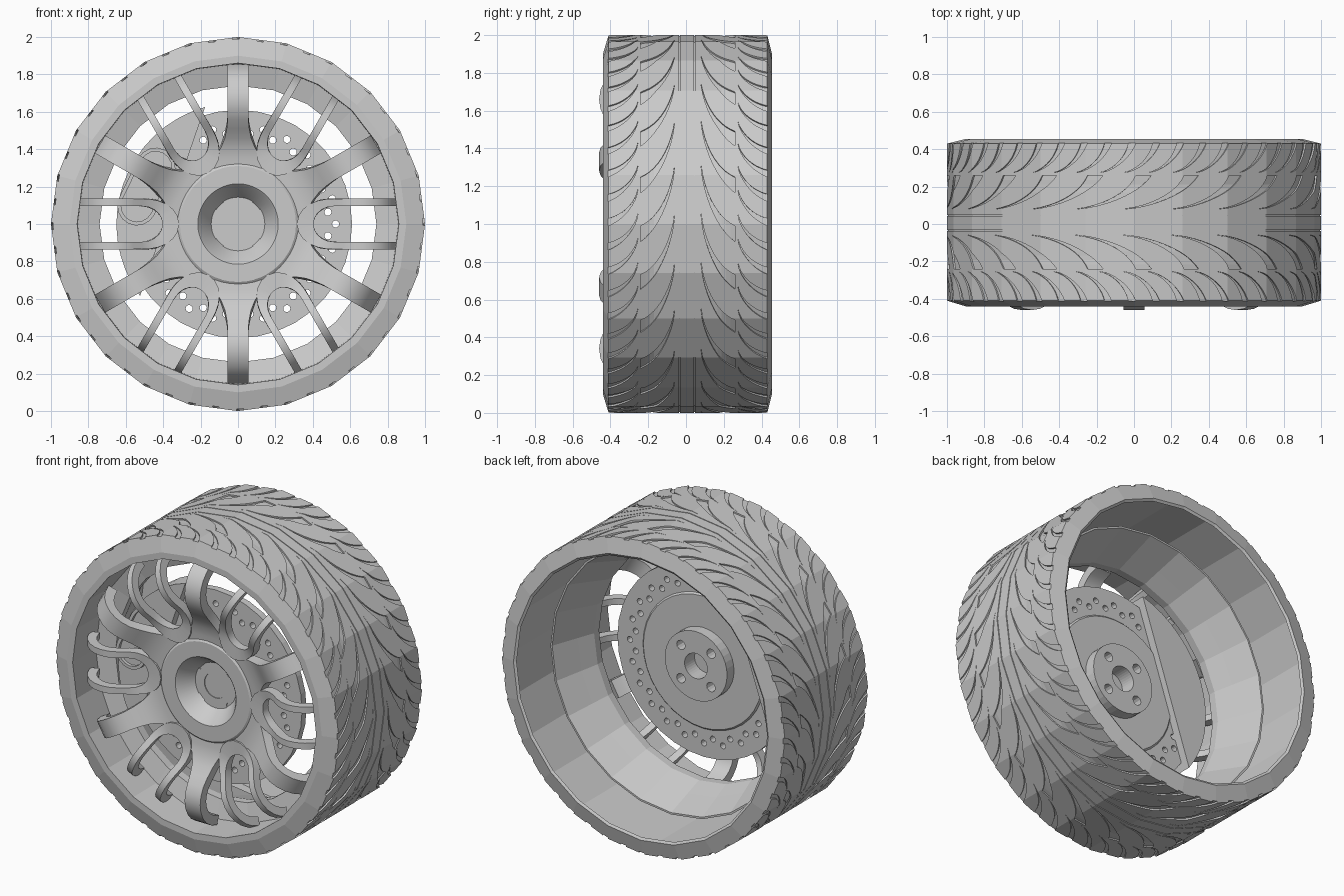
import bpy, bmesh
from math import radians, sin, cos, pi, acos
from mathutils import Vector

cube = bpy.data.objects.get("Cube")
if cube:
    bpy.data.objects.remove(cube, do_unlink=True)

SIDES = 24
STEP = 2 * pi / SIDES
Y_AXIS = Vector((0, 1, 0))


def polar(r, a, y):
    """Point at radius r and angle a around the axle."""
    return Vector((r * cos(a), y, 1 + r * sin(a)))


def loft(bm, rings, closed=False):
    """Skin equal-length rings; cap the ends unless the loft closes on itself."""
    loops = [[bm.verts.new(p) for p in ring] for ring in rings]
    pairs = list(zip(loops, loops[1:]))
    if closed:
        pairs.append((loops[-1], loops[0]))
    else:
        bm.faces.new(loops[0])
        bm.faces.new(loops[-1])
    n = len(loops[0])
    for p, q in pairs:
        for i in range(n):
            j = (i + 1) % n
            bm.faces.new((p[i], p[j], q[j], q[i]))


def finish(name, bm, smooth=None):
    bmesh.ops.remove_doubles(bm, verts=bm.verts, dist=1e-5)
    bmesh.ops.recalc_face_normals(bm, faces=bm.faces)
    mesh = bpy.data.meshes.new(name)
    bm.to_mesh(mesh)
    bm.free()
    ob = bpy.data.objects.new(name, mesh)
    bpy.context.collection.objects.link(ob)
    if smooth:
        bpy.ops.object.select_all(action='DESELECT')
        ob.select_set(True)
        bpy.context.view_layer.objects.active = ob
        bpy.ops.object.shade_smooth_by_angle(angle=radians(smooth))
    return ob


def lathe(name, profile, sides=SIDES, smooth=None):
    bm = bmesh.new()
    loft(bm, [[polar(r, 2 * pi * k / sides, y) for r, y in profile]
              for k in range(sides)], closed=True)
    return finish(name, bm, smooth)


def carve(ob, cutter):
    """Subtract the cutter, bake the result and remove the cutter."""
    cutter.hide_render = True
    mod = ob.modifiers.new("cut", 'BOOLEAN')
    mod.operation, mod.solver, mod.object = 'DIFFERENCE', 'EXACT', cutter
    mod.use_self = True
    deps = bpy.context.evaluated_depsgraph_get()
    mesh = bpy.data.meshes.new_from_object(ob.evaluated_get(deps))
    ob.modifiers.clear()
    ob.data = mesh
    bpy.data.objects.remove(cutter, do_unlink=True)


def strip(bm, path, widths, depth):
    """Rectangular bar whose front face follows the path."""
    rings = []
    for i, p in enumerate(path):
        t = (path[min(i + 1, len(path) - 1)] - path[max(i - 1, 0)]).normalized()
        side = t.cross(Y_AXIS).normalized()
        back = side.cross(t) * depth
        s = side * widths[i] / 2
        rings.append([p - s, p + s, p + s + back, p - s + back])
    loft(bm, rings)


# Tyre: thin hollow shell, open at the back, with two fine lines round the middle
lines = []
for y in (-.035, .045):
    lines += [(1, y - .003), (.994, y - .003), (.994, y + .003), (1, y + .003)]
tyre = lathe("tyre", [(.86, -.44), (.9, -.44), (1, -.41)] + lines +
             [(1, .43), (.9, .455), (.885, .445), (.978, .415),
              (.978, -.39), (.86, -.41)])

# Tread grooves: curved blades, one long and two short per facet and side


def facet_radius(a):
    return cos(STEP / 2) / cos((a % STEP) - STEP / 2)


def groove(bm, a0, sweep, y0, y1, width, side):
    rings = []
    for i in range(11):
        t = i / 10
        a = a0 - sweep * (1.6 * t - .6 * t * t)
        y = .01 + side * (y0 + (y1 - y0) * t ** 1.4)
        w = width * (.14 + .86 * t)
        rings.append([polar(facet_radius(b) + dr, b, y)
                      for b, dr in ((a - w, -.009), (a + w, -.009),
                                    (a + w, .03), (a - w, .03))])
    loft(bm, rings)


bm = bmesh.new()
for k in range(SIDES):
    for side in (-1, 1):
        a = k * STEP + radians(3)
        groove(bm, a, radians(21), .07, .25, radians(2.4), side)
        for half in (0, .5):
            groove(bm, a + half * STEP, radians(10), .265, .425, radians(1.1), side)
carve(tyre, finish("tread_cutter", bm))

# Rim: deep front well, flat ledge, then a flare to the back
inner = [(.86, -.435), (.857, -.21), (.74, -.18), (.74, -.13), (.78, -.02), (.84, .15)]
lathe("rim", inner + [(r + .012, y) for r, y in reversed(inner)])

# Hub with a recessed conical centre
lathe("hub", [(0, -.22), (.14, -.22), (.205, -.315), (.215, -.325), (.31, -.325),
              (.34, -.305), (.35, -.25), (.3, -.22), (.3, -.2), (0, -.2)], 48, 30)

# Spokes: radius, front height, width
SPOKE = [(.28, -.315, .28), (.35, -.32, .25), (.41, -.335, .18), (.46, -.36, .14),
         (.51, -.395, .12), (.56, -.43, .11), (.61, -.453, .11), (.66, -.46, .11),
         (.71, -.453, .11), (.76, -.43, .11), (.80, -.395, .11), (.83, -.35, .11),
         (.852, -.29, .11)]


def height(r):
    for (r0, y0, _), (r1, y1, _) in zip(SPOKE, SPOKE[1:]):
        if r <= r1:
            return y0 + (y1 - y0) * (r - r0) / (r1 - r0)


bm = bmesh.new()
for k in range(6):
    strip(bm, [polar(r, pi / 2 + k * pi / 3, y) for r, y, _ in SPOKE],
          [w for _, _, w in SPOKE], .06)
finish("main_spokes", bm, 35)

# Hairpin spokes between the main ones, flush with the hub at the bend
arm = [(r, .115, .04) for r, _, _ in reversed(SPOKE) if r > .52]
bend = []
for i in range(13):
    a = pi / 2 + pi * i / 12
    bend.append((.51 + .15 * cos(a), .115 * sin(a), .04 + .05 * cos(a) ** 2))
hairpin = arm + bend + [(u, -v, w) for u, v, w in reversed(arm)]
bm = bmesh.new()
for k in range(6):
    a = k * pi / 3
    path = [Vector((u * cos(a) - v * sin(a),
                    height(u) - .006 + .026 * min(1, (u - .36) / .15),
                    1 + u * sin(a) + v * cos(a))) for u, v, _ in hairpin]
    strip(bm, path, [w for _, _, w in hairpin], .055)
finish("hairpin_spokes", bm, 35)

# Brake disc with rear hub boss
disc = lathe("brake_disc", [(.08, -.225), (.61, -.225), (.61, -.18), (.43, -.18),
                            (.42, -.17), (.22, -.17), (.22, -.1), (.08, -.1)], 36)


def drill(bm, r, a, radius):
    c = polar(r, a, 0)
    loft(bm, [[c + Vector((radius * cos(b * pi / 6), y, radius * sin(b * pi / 6)))
               for b in range(12)] for y in (-.3, .05)])


bm = bmesh.new()
for k in range(SIDES):
    drill(bm, .522, k * STEP, .019)
    drill(bm, .485, (k + .5) * STEP, .019)
for k in range(4):
    drill(bm, .15, pi / 4 + k * pi / 2, .03)
carve(disc, finish("hole_cutter", bm))

# Brake caliper: segment straddling the disc, with a raised pad cover
bm = bmesh.new()
half = acos(.37 / .65)
loft(bm, [[polar(.65, radians(161) + half * (i / 8 - 1), y) for i in range(17)]
          for y in (-.28, -.13)])
finish("caliper", bm)


def stadium(radius, y):
    c, along = Vector((-.49, y, 1.2)), radians(64)
    pts = []
    for end in (0, pi):
        tip = c + Vector((cos(along + end), 0, sin(along + end))) * .115
        for i in range(9):
            b = along + end - pi / 2 + pi * i / 8
            pts.append(tip + Vector((cos(b), 0, sin(b))) * radius)
    return pts


bm = bmesh.new()
loft(bm, [stadium(.105, -.25), stadium(.105, -.312),
          stadium(.085, -.312), stadium(.085, -.292)])
finish("caliper_cover", bm, 30)
